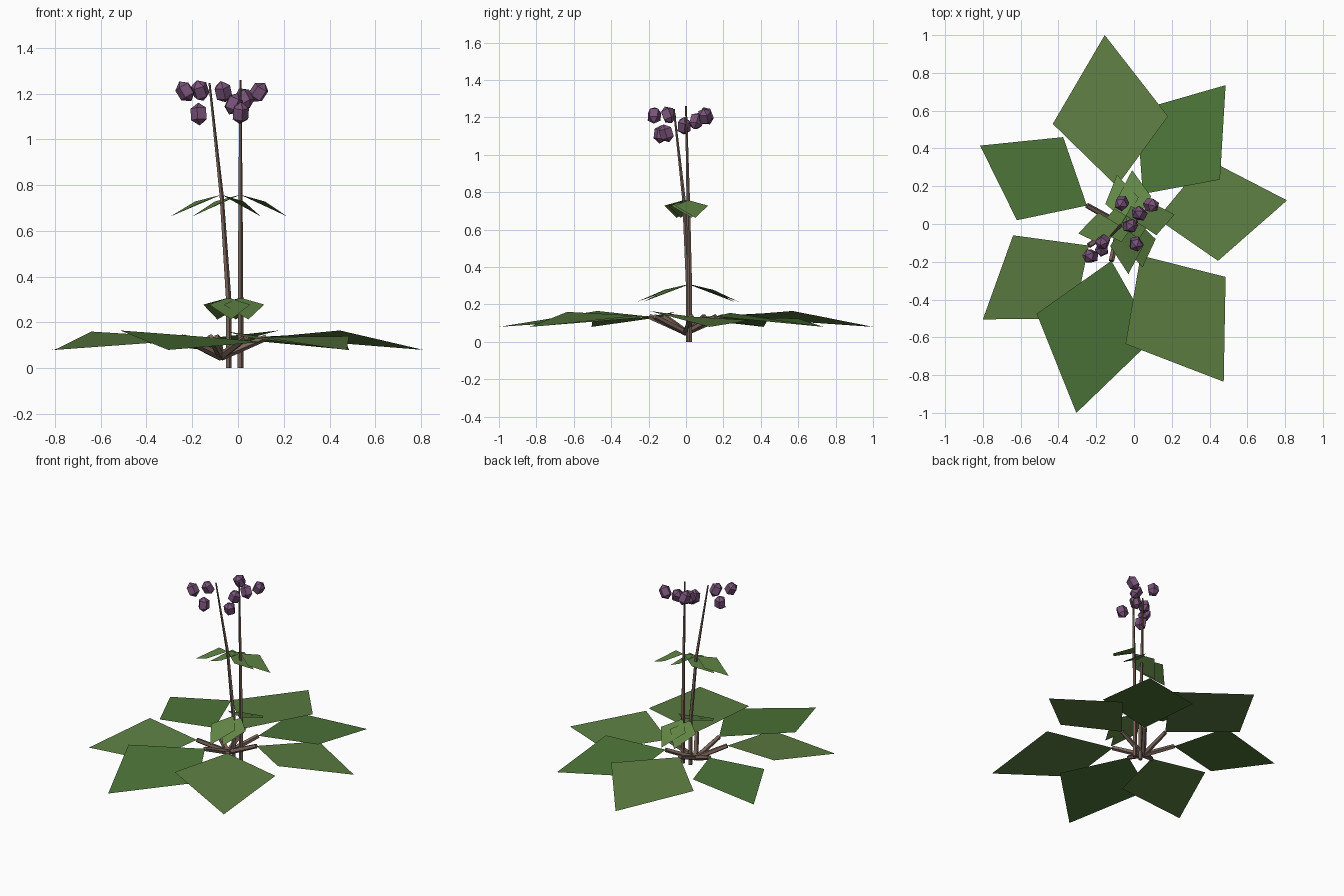
import bpy, bmesh, math, random
from mathutils import Vector, Matrix

if "Cube" in bpy.data.objects:
    bpy.data.objects.remove(bpy.data.objects["Cube"])

random.seed(4)


def mat(name, rgb):
    m = bpy.data.materials.new(name)
    m.diffuse_color = (*rgb, 1)
    m.use_nodes = True
    m.node_tree.nodes["Principled BSDF"].inputs["Base Color"].default_value = m.diffuse_color
    return m


BARK = mat("stem_brown", (0.19, 0.125, 0.10))
GREEN_A = mat("leaf_light", (0.11, 0.21, 0.055))
GREEN_B = mat("leaf_dark", (0.075, 0.18, 0.04))
GREEN_C = mat("leaf_small", (0.12, 0.24, 0.06))
PURPLE = mat("bud_purple", (0.19, 0.085, 0.19))


def finish(bm, name, material):
    me = bpy.data.meshes.new(name)
    bm.to_mesh(me)
    bm.free()
    me.materials.append(material)
    ob = bpy.data.objects.new(name, me)
    bpy.context.collection.objects.link(ob)
    return ob


def tube(name, pts, radii, sides=5):
    """Tapered low-poly tube through the points."""
    bm = bmesh.new()
    pts = [Vector(p) for p in pts]
    rings = []
    for i, p in enumerate(pts):
        d = pts[min(i + 1, len(pts) - 1)] - pts[max(i - 1, 0)]
        q = Vector((0, 0, 1)).rotation_difference(d.normalized())
        rings.append([bm.verts.new(p + q @ Vector((radii[i] * math.cos(a), radii[i] * math.sin(a), 0)))
                      for a in (2 * math.pi * k / sides for k in range(sides))])
    for a, b in zip(rings, rings[1:]):
        for k in range(sides):
            n = (k + 1) % sides
            bm.faces.new((a[k], a[n], b[n], b[k]))
    bm.faces.new(rings[0][::-1])
    bm.faces.new(rings[-1])
    return finish(bm, name, BARK)


def leaf(name, base, left, tip, right, material):
    """Diamond leaf made of one softly shaded four-sided blade."""
    bm = bmesh.new()
    b, l, t, r = [bm.verts.new(p) for p in (base, left, tip, right)]
    bm.faces.new((b, r, t, l))
    return finish(bm, name, material)


# Large ground leaves: tip, left corner, right corner (looking outward), tilted sideways
CENTRE = Vector((-0.075, 0.0, 0.05))
big = [
    ((-0.155, 1.0), (-0.43, 0.53, 0.115), (0.18, 0.57, 0.165), GREEN_A),
    ((0.485, 0.735), (0.015, 0.60, 0.125), (0.455, 0.235, 0.155), GREEN_B),
    ((0.81, 0.125), (0.385, 0.345, 0.115), (0.445, -0.195, 0.165), GREEN_A),
    ((0.475, -0.835), (0.485, -0.28, 0.14), (-0.045, -0.635, 0.16), GREEN_A),
    ((-0.305, -1.0), (0.11, -0.60, 0.115), (-0.515, -0.475, 0.165), GREEN_B),
    ((-0.80, -0.505), (-0.32, -0.50, 0.115), (-0.64, -0.06, 0.16), GREEN_A),
    ((-0.815, 0.415), (-0.62, 0.02, 0.125), (-0.375, 0.46, 0.155), GREEN_B),
]
for i, (tip, left, right, m) in enumerate(big):
    d = Vector((*tip, 0)) - Vector((CENTRE.x, CENTRE.y, 0))
    base = CENTRE + d.normalized() * 0.2 + Vector((0, 0, 0.085))
    leaf(f"ground_leaf_{i}", base, left, (*tip, 0.08), right, m)
    tube(f"leaf_stalk_{i}", [CENTRE, base], [0.018, 0.015])

# Two flower stems
stem_a = [(0.01, 0.02, 0), (0.01, 0.02, 0.3), (0.01, 0.012, 0.75), (0.01, 0.0, 1.26)]
stem_b = [(-0.042, 0.012, 0), (-0.042, 0.012, 0.3), (-0.072, -0.01, 0.75), (-0.125, -0.065, 1.245)]
for n, pts in (("a", stem_a), ("b", stem_b)):
    tube("flower_stem_" + n, pts, [0.014, 0.013, 0.010, 0.005])

# Small drooping leaves in opposite pairs on the stems
small = [
    (stem_a[1], (0.045, -0.23)), (stem_a[1], (-0.01, 0.285)),
    (stem_b[1], (-0.03, -0.265)), (stem_b[1], (-0.09, 0.26)),
    (stem_a[2], (0.215, 0.05)), (stem_a[2], (-0.20, -0.03)),
    (stem_b[2], (-0.295, -0.05)), (stem_b[2], (0.10, 0.03)),
]
for i, (node, tip) in enumerate(small):
    b = Vector((node[0], node[1], node[2] + 0.008))
    d = Vector((tip[0] - b.x, tip[1] - b.y, 0))
    side = Vector((-d.y, d.x, 0)).normalized() * 0.09
    mid = b + d * 0.45 - Vector((0, 0, 0.03))
    leaf(f"stem_leaf_{i}", b, mid + side, b + d - Vector((0, 0, 0.095)), mid - side, GREEN_C)

# Faceted flower buds
buds = [
    (-0.23, -0.17, 1.21), (-0.165, -0.095, 1.213), (-0.17, -0.135, 1.11),
    (-0.065, 0.11, 1.208), (-0.02, -0.01, 1.155), (0.01, -0.105, 1.115),
    (0.028, 0.055, 1.18), (0.09, 0.10, 1.205),
]
for i, p in enumerate(buds):
    bm = bmesh.new()
    rot = Matrix.Rotation(random.uniform(0, 6.28), 4, 'Z') @ Matrix.Rotation(random.uniform(-0.7, 0.7), 4, 'X')
    bmesh.ops.create_uvsphere(bm, u_segments=5, v_segments=3, radius=0.042,
                              matrix=Matrix.Translation(p) @ rot @ Matrix.Diagonal((1, 1, 1.2, 1)))
    finish(bm, f"flower_bud_{i}", PURPLE)
